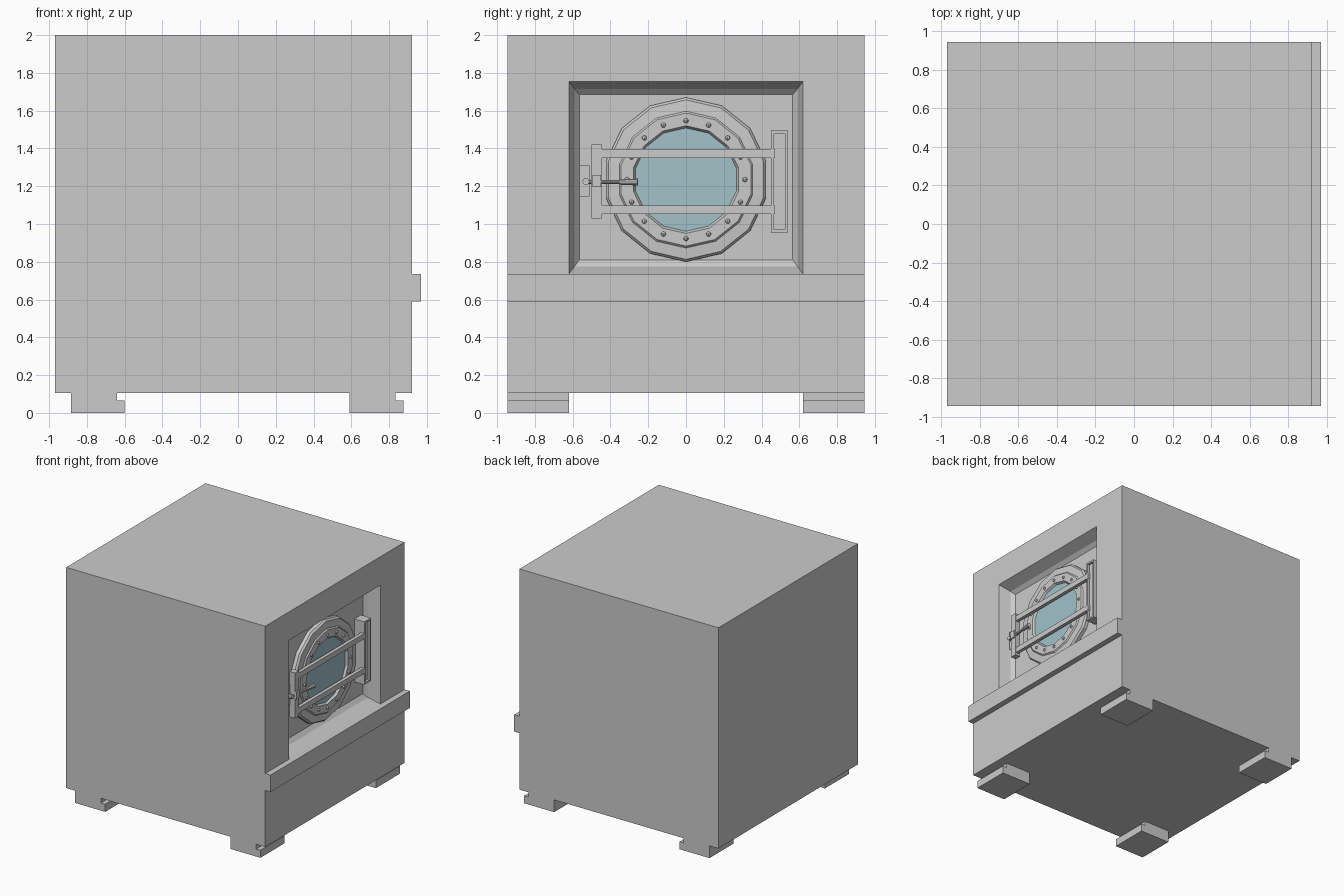
import bpy, bmesh, math
from mathutils import Vector, Matrix

if "Cube" in bpy.data.objects:
    bpy.data.objects.remove(bpy.data.objects["Cube"])

FRONT = 0.92            # x of the cabinet's door face
DOOR_Z = 1.235          # height of the door centre


def finish(bm, name, color=None):
    bmesh.ops.recalc_face_normals(bm, faces=bm.faces)
    mesh = bpy.data.meshes.new(name)
    bm.to_mesh(mesh)
    bm.free()
    ob = bpy.data.objects.new(name, mesh)
    bpy.context.collection.objects.link(ob)
    if color:
        mat = bpy.data.materials.new(name + "_material")
        mat.diffuse_color = color
        mat.use_nodes = True
        mat.node_tree.nodes["Principled BSDF"].inputs["Base Color"].default_value = mat.diffuse_color
        mesh.materials.append(mat)
    return ob


def skin(name, rings, color=None, cap_start=True, cap_end=True):
    """Join a sequence of equal-length point rings into a surface."""
    bm = bmesh.new()
    loops = [[bm.verts.new(p) for p in ring] for ring in rings]
    n = len(loops[0])
    for a, b in zip(loops, loops[1:]):
        for i in range(n):
            j = (i + 1) % n
            bm.faces.new((a[i], a[j], b[j], b[i]))
    if cap_start:
        bm.faces.new(loops[0])
    if cap_end:
        bm.faces.new(loops[-1])
    return finish(bm, name, color)


def rect(x, y0, y1, z0, z1):
    return [(x, y0, z0), (x, y1, z0), (x, y1, z1), (x, y0, z1)]


def circle(depth, r, sides=14):
    return [(FRONT - depth, r * math.sin(2 * math.pi * i / sides),
             DOOR_Z + r * math.cos(2 * math.pi * i / sides)) for i in range(sides)]


def box(name, x0, x1, y0, y1, z0, z1):
    return skin(name, [rect(x0, y0, y1, z0, z1), rect(x1, y0, y1, z0, z1)])


def rod(name, start, end, r0, r1, sides=10):
    a, b = Vector(start), Vector(end)
    d = b - a
    m = Matrix.Translation((a + b) / 2) @ d.to_track_quat('Z', 'Y').to_matrix().to_4x4()
    bm = bmesh.new()
    bmesh.ops.create_cone(bm, cap_ends=True, segments=sides, radius1=r0,
                          radius2=r1, depth=d.length, matrix=m)
    return finish(bm, name)


# Cabinet with a stepped recess in the door face
skin("cabinet", [
    rect(-0.97, -0.945, 0.945, 0.105, 2.0),
    rect(FRONT, -0.945, 0.945, 0.105, 2.0),
    rect(FRONT, -0.62, 0.62, 0.735, 1.755),
    rect(FRONT - 0.10, -0.59, 0.59, 0.775, 1.715),
    rect(FRONT - 0.13, -0.565, 0.565, 0.81, 1.685)])

# Ledge below the door
box("front_ledge", FRONT, 0.97, -0.945, 0.945, 0.59, 0.735)

# Four stepped feet
foot_profile = [(0, 0), (0.285, 0), (0.285, 0.065), (0.245, 0.065), (0.245, 0.105), (0, 0.105)]
for x, xn in ((-0.885, "back"), (0.59, "front")):
    for s, yn in ((-1, "left"), (1, "right")):
        skin(f"{xn}_{yn}_foot", [[(x + px, s * y, pz) for px, pz in foot_profile]
                                 for y in (0.62, 0.945)])

# Round door frame, turned from a profile of depth and radius
door_profile = [(0.13, 0.435), (0.10, 0.435), (0.085, 0.422), (0.08, 0.362),
                (0.07, 0.352), (0.07, 0.285), (0.09, 0.272)]
skin("door_frame", [circle(d, r) for d, r in door_profile], cap_start=False, cap_end=False)

# Door glass
skin("door_glass", [circle(0.12, 0.275), circle(0.088, 0.275)], (0.36, 0.54, 0.59, 1))

# Ring of bolts
bm = bmesh.new()
for p in circle(0.07, 0.312, 16):
    bmesh.ops.create_uvsphere(bm, u_segments=8, v_segments=6, radius=0.013,
                              matrix=Matrix.Translation(p))
finish(bm, "door_bolts")

# Two cross bars and the plate that joins them
for name, z in (("upper", 1.35), ("lower", 1.052)):
    box(name + "_door_bar", FRONT - 0.065, FRONT - 0.035, -0.46, 0.47, z, z + 0.046)
box("bar_end_plate", FRONT - 0.08, FRONT - 0.03, -0.5, -0.445, 1.03, 1.42)

# Hinge channel with a sunken face
skin("hinge_channel", [
    rect(FRONT - 0.13, 0.45, 0.54, 0.955, 1.495),
    rect(FRONT - 0.035, 0.45, 0.54, 0.955, 1.495),
    rect(FRONT - 0.035, 0.465, 0.525, 0.97, 1.48),
    rect(FRONT - 0.055, 0.465, 0.525, 0.97, 1.48)])

# Latch and handle
box("latch_plate", FRONT - 0.13, FRONT - 0.07, -0.565, -0.51, 1.145, 1.31)
box("latch_block", FRONT - 0.05, FRONT - 0.02, -0.495, -0.45, 1.195, 1.26)
rod("handle_pivot", (FRONT - 0.12, -0.53, 1.225), (FRONT - 0.03, -0.53, 1.225), 0.018, 0.018)
rod("handle_stem", (FRONT - 0.045, -0.54, 1.222), (FRONT - 0.028, -0.34, 1.222), 0.011, 0.011)
rod("handle_grip", (FRONT - 0.029, -0.35, 1.222), (FRONT - 0.02, -0.255, 1.222), 0.014, 0.018)
